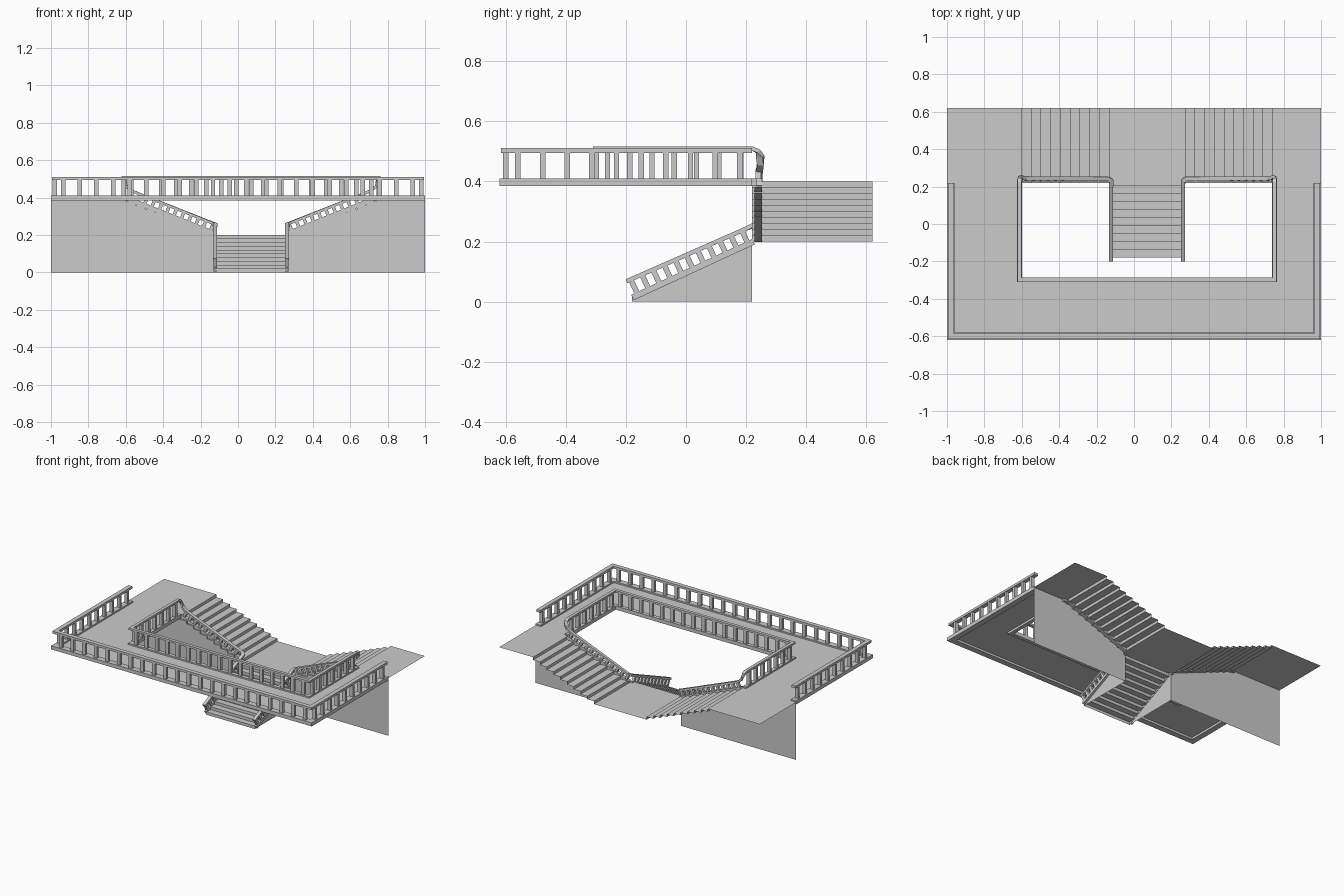
import bpy
from mathutils import Vector

if "Cube" in bpy.data.objects:
    bpy.data.objects.remove(bpy.data.objects["Cube"])

CX = 0.07          # mirror axis of the stair well
UP = Vector((0, 0, 1))


def make(name, verts, faces):
    me = bpy.data.meshes.new(name)
    me.from_pydata([tuple(v) for v in verts], [], faces)
    me.update()
    ob = bpy.data.objects.new(name, me)
    bpy.context.collection.objects.link(ob)
    return ob


def flip(p):
    return (2 * CX - p[0], p[1], p[2])


def sweep(path, w, h, verts, faces):
    """Rectangular bar along a path with mitred corners."""
    pts = [Vector(p) for p in path]
    base, n = len(verts), len(pts)

    def side(d):
        s = d.cross(UP)
        return s.normalized() if s.length > 1e-4 else Vector((1, 0, 0))
    for i, p in enumerate(pts):
        a = (p - pts[i - 1]).normalized() if i else (pts[1] - p).normalized()
        b = (pts[i + 1] - p).normalized() if i < n - 1 else a
        sa, sb = side(a), side(b)
        s = (sa + sb).normalized()
        k = 1 / max(s.dot(sa), 0.5)
        t = (a + b).normalized()
        u = s.cross(t).normalized()
        for x, y in ((-1, -1), (1, -1), (1, 1), (-1, 1)):
            verts.append(p + s * (x * k * w / 2) + u * (y * h / 2))
    for i in range(n - 1):
        o = base + 4 * i
        for j in range(4):
            k = (j + 1) % 4
            faces.append((o + j, o + k, o + 4 + k, o + 4 + j))
    e = base + 4 * (n - 1)
    faces.append((base + 3, base + 2, base + 1, base))
    faces.append((e, e + 1, e + 2, e + 3))


def bar(name, path, w, h):
    v, f = [], []
    sweep(path, w, h, v, f)
    return make(name, v, f)


def balusters(name, runs, w=0.024, d=0.018):
    """runs: (start, end, count, height, tilted)"""
    v, f = [], []
    for a, b, n, ht, tilt in runs:
        a, b = Vector(a), Vector(b)
        t = (b - a).normalized()
        up = t.cross(UP).normalized().cross(t) if tilt else UP
        for i in range(n):
            p = a.lerp(b, (i + 0.5) / n)
            sweep([p, p + up * ht], d if tilt else w, d, v, f)
    make(name, v, f)


# gallery floor: thin sheet in a U shape
make("gallery_floor",
     [(-1, -.62, .4), (1, -.62, .4), (1, -.29, .4), (.74, -.29, .4), (-.6, -.29, .4), (-1, -.29, .4),
      (1, .62, .4), (.74, .62, .4), (-.6, .62, .4), (-1, .62, .4)],
     [(0, 1, 2, 3, 4, 5), (3, 2, 6, 7), (5, 4, 8, 9)])

# upper side flights (open sheets) with the wall below them
N = 10
prof = []
for i in range(N):
    x = -0.6 + i * 0.052
    prof += [(x, 0.4 - 0.02 * i), (x, 0.38 - 0.02 * i)]
for tag, m in (("left", lambda p: p), ("right", flip)):
    v = [m((x, y, z)) for x, z in prof for y in (.22, .62)]
    f = [(2 * i, 2 * i + 1, 2 * i + 3, 2 * i + 2) for i in range(len(prof) - 1)]
    make(tag + "_upper_steps", v, f)
    xo = -1 if tag == "left" else -.86
    outline = [(xo, 0), (xo, .4)] + prof + [(-.115, .2), (-.115, 0)]
    make(tag + "_wall", [m((x, .22, z)) for x, z in outline], [tuple(range(len(outline)))])

# middle landing
make("landing", [(-.132, .203, .2), (.272, .203, .2), (.272, .62, .2), (-.132, .62, .2)], [(0, 1, 2, 3)])

# lower flight with side panels
low = []
for i in range(N):
    y = -0.18 + i * 0.0425
    low += [(y, 0.02 * i), (y, 0.02 * i + 0.02)]
v = [(x, y, z) for y, z in low for x in (-.115, .255)]
make("lower_steps", v, [(2 * i, 2 * i + 1, 2 * i + 3, 2 * i + 2) for i in range(len(low) - 1)])
side = low + [(.22, .2), (.22, 0)]
for tag, x in (("left", -.115), ("right", .255)):
    make(tag + "_lower_side", [(x, y, z) for y, z in side], [tuple(range(len(side)))])


# outer balustrade
def outer(z):
    return [(-.98, .22, z), (-.98, -.6, z), (.98, -.6, z), (.98, .22, z)]


bar("outer_curb", outer(.3975), .04, .025)
bar("outer_handrail", outer(.503), .03, .016)
o = outer(.4)
balusters("outer_balusters", [(o[0], o[1], 10, .1, False), (o[1], o[2], 22, .1, False),
                              (o[2], o[3], 10, .1, False)])


# inner balustrade, running down both flights
def both(half):
    return half + [flip(p) for p in reversed(half)]


bar("inner_curb", both([(-.612, .235, .3975), (-.612, -.298, .3975)]), .026, .025)
bar("inner_handrail", both([
    (-.122, -.198, .068), (-.122, .2, .243), (-.123, .232, .257), (-.14, .242, .265),
    (-.54, .243, .424), (-.575, .245, .44), (-.597, .247, .458), (-.608, .247, .482),
    (-.612, .24, .5), (-.612, .222, .509), (-.612, -.298, .509)]), .022, .014)
i0, i1 = (-.612, .22, .4), (-.612, -.298, .4)
balusters("inner_balusters", [(i0, i1, 7, .105, False), (i1, flip(i1), 17, .105, False),
                              (flip(i1), flip(i0), 7, .105, False)])

# stair curbs and tilted balusters
for tag, m in (("left", lambda p: p), ("right", flip)):
    a, b = m((-.122, -.178, .014)), m((-.122, .225, .2))
    c, d = m((-.13, .24, .21)), m((-.6, .24, .398))
    bar(tag + "_lower_curb", [a, b], .018, .02)
    bar(tag + "_upper_curb", [c, d], .024, .024)
    balusters(tag + "_stair_balusters", [(a, b, 11, .05, True), (c, d, 12, .052, True)])
